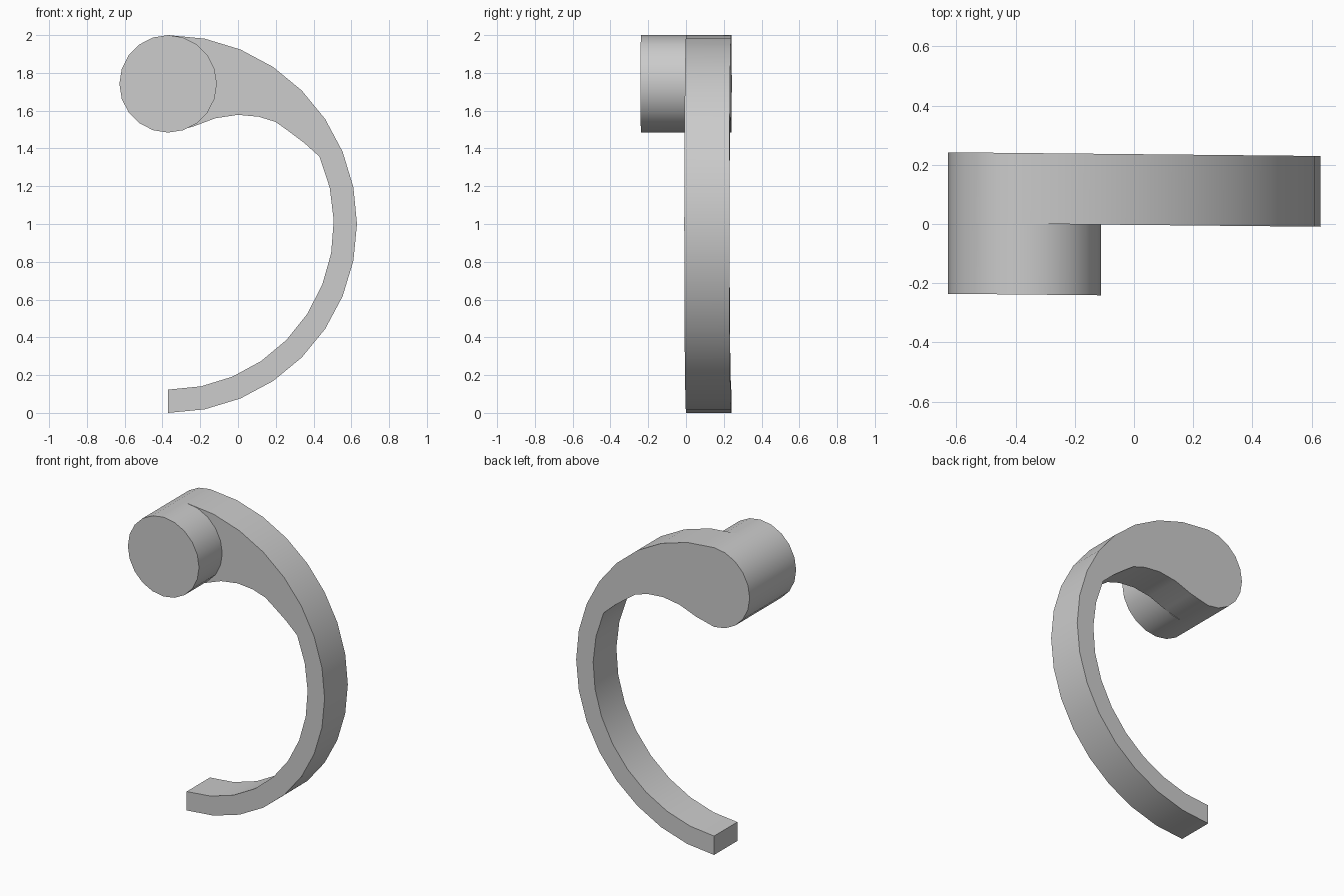
import bpy
import bmesh
from math import cos, sin, radians

cube = bpy.data.objects.get("Cube")
if cube:
    bpy.data.objects.remove(cube, do_unlink=True)

grey = bpy.data.materials.new("light grey")
grey.use_nodes = True
colour = (0.6, 0.6, 0.6, 1)
grey.diffuse_color = colour
grey.node_tree.nodes["Principled BSDF"].inputs["Base Color"].default_value = colour

AXIS = -0.37          # x shared by the ring centre and the round head
HEAD_Z, HEAD_R = 1.742, 0.258


def arc(z, radius, start, end, steps):
    """Points of an arc in the xz plane, angles in degrees."""
    angles = [radians(start + (end - start) * i / steps) for i in range(steps + 1)]
    return [(AXIS + radius * cos(a), z + radius * sin(a)) for a in angles]


def extrude_profile(name, points, front, back):
    """Solid from an xz outline, with the slight lean of the plate's plane."""
    bm = bmesh.new()
    face = bm.faces.new([bm.verts.new((x, front, z)) for x, z in points])
    result = bmesh.ops.extrude_face_region(bm, geom=[face], use_keep_orig=True)
    for v in result["geom"]:
        if isinstance(v, bmesh.types.BMVert):
            v.co.y = back
    for v in bm.verts:
        v.co.y -= 0.01 * (v.co.x + 0.3)
    bmesh.ops.recalc_face_normals(bm, faces=bm.faces)
    mesh = bpy.data.meshes.new(name)
    bm.to_mesh(mesh)
    bm.free()
    mesh.materials.append(grey)
    obj = bpy.data.objects.new(name, mesh)
    bpy.context.collection.objects.link(obj)
    bpy.ops.object.select_all(action="DESELECT")
    obj.select_set(True)
    bpy.context.view_layer.objects.active = obj
    bpy.ops.object.shade_smooth_by_angle(angle=radians(35))
    return obj


# Curved plate: outer sweep, round end, swelling neck, inner sweep
outline = arc(1, 1, -90, 90, 16)
outline += arc(HEAD_Z, HEAD_R, 90, 270, 10)[1:]
outline += [(-0.24, 1.515), (-0.12, 1.56), (0, 1.578), (0.11, 1.568),
            (0.2, 1.54), (0.27, 1.49), (0.35, 1.43)]
outline += arc(1, 0.877, 24, -90, 10)
extrude_profile("hook_plate", outline, 0, 0.239)

# Round boss standing out of the front of the head
extrude_profile("round_boss", arc(HEAD_Z, HEAD_R, 90, 450, 20)[:-1], -0.239, 0)
